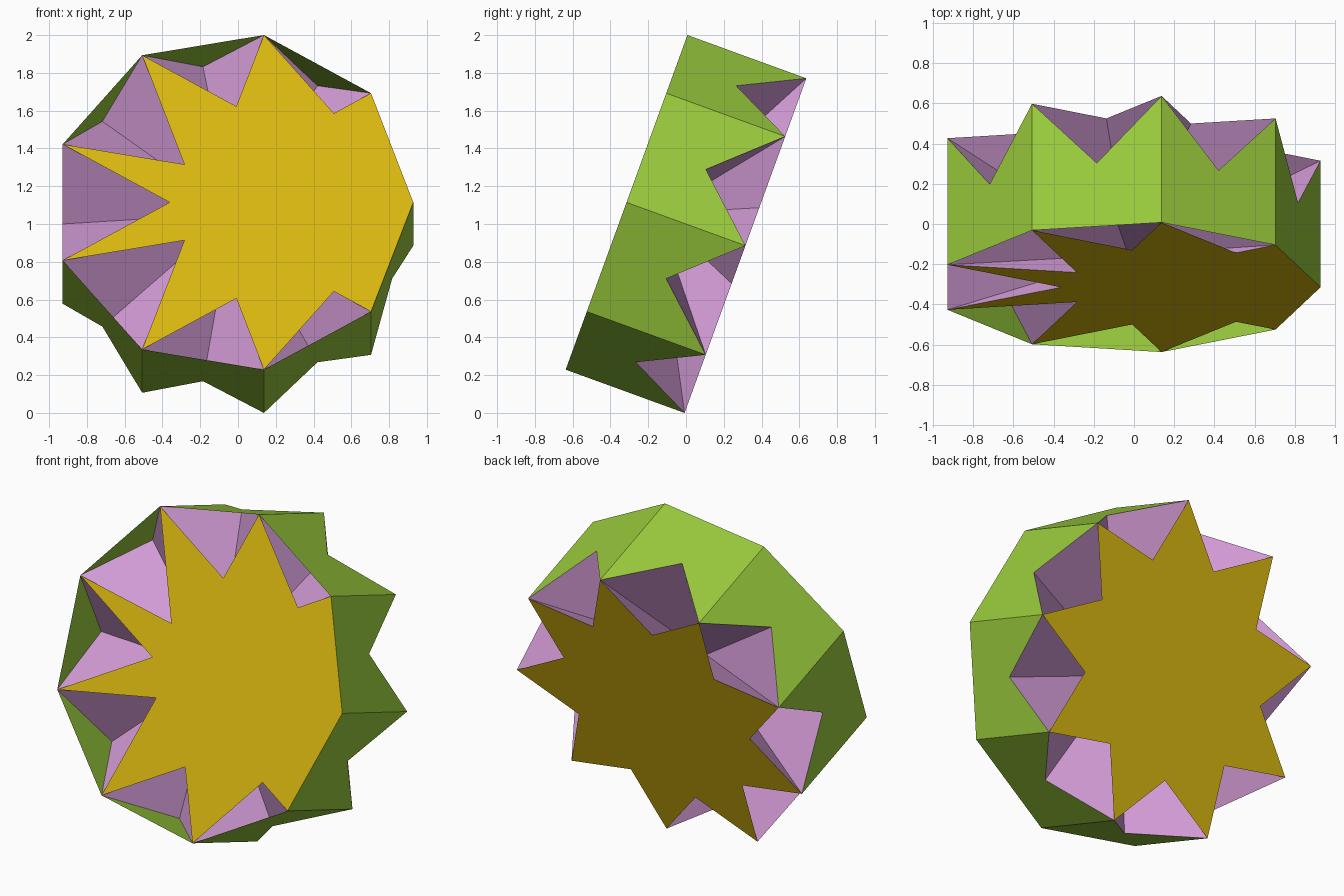
import bpy, math
from mathutils import Vector
from mathutils.geometry import intersect_line_line_2d, intersect_line_line

if "Cube" in bpy.data.objects:
    bpy.data.objects.remove(bpy.data.objects["Cube"])

N = 9            # sides of the prism
R = 0.957        # circumradius
DEPTH = 0.67     # front to back
TILT = math.radians(20)
SHIFT = -0.0289  # centres the odd-sided outline on x


def material(name, rgb):
    m = bpy.data.materials.new(name)
    m.diffuse_color = (*rgb, 1)
    m.use_nodes = True
    m.node_tree.nodes["Principled BSDF"].inputs["Base Color"].default_value = m.diffuse_color
    return m


def corner(k, w):
    """Prism corner k at depth w, before tilting."""
    a = math.tau * (k % N) / N
    return Vector((R * math.cos(a), R * math.sin(a), w))


def front(k):
    return corner(k, 0)


def back(k):
    return corner(k, DEPTH)


def cross(a, b, c, d):
    """Meeting point of the lines a-b and c-d."""
    return intersect_line_line(a, b, c, d)[0]


def place(p):
    """Stand the prism up, leaning back."""
    w = p.z - DEPTH / 2
    c, s = math.cos(TILT), math.sin(TILT)
    return (p.x + SHIFT, w * c + p.y * s, 1 + p.y * c - w * s)


def build(name, faces, mat):
    verts, index, polys = [], {}, []
    for f in faces:
        poly = []
        for p in f:
            key = tuple(round(v, 5) for v in p)
            if key not in index:
                index[key] = len(verts)
                verts.append(place(p))
            poly.append(index[key])
        polys.append(poly)
    me = bpy.data.meshes.new(name)
    me.from_pydata(verts, [], polys)
    me.materials.append(mat)
    me.update()
    ob = bpy.data.objects.new(name, me)
    bpy.context.scene.collection.objects.link(ob)


green = material("leaf green", (0.318, 0.588, 0.045))
purple = material("soft purple", (0.656, 0.330, 0.674))
yellow = material("golden yellow", (0.70, 0.48, 0.005))

# Side walls: each has a V cut from its back edge to its centre
walls = []
for k in range(N):
    centre = cross(front(k), back(k + 1), front(k + 1), back(k))
    walls.append([front(k), front(k + 1), back(k + 1), centre, back(k)])
build("side_walls", walls, green)

# Front cap: star with deep notches, but none beside corner 0
outline = [front(0), front(1)]
for k in range(1, N - 1):
    if k <= 3:
        notch = cross(front(k), front(k + 4), front(k + 1), front(0))
    elif k == 4:
        notch = cross(front(4), front(8), front(5), front(1))
    else:
        notch = cross(front(k), front(0), front(k + 1), front(k - 3))
    outline += [notch, front(k + 1)]
build("front_star", [outline[::-1]], yellow)

# Back cap: regular star outlined by three overlapping triangles
outline = []
for k in range(N):
    outline += [back(k), cross(back(k), back(k + 3), back(k + 1), back(k - 2))]
build("back_star", [outline], yellow)

# Slanted inner trapezoids joining the two stars
build("inner_facets",
      [[front(k), back(k + 1), back(k + 4), front(k + 5)] for k in range(N)],
      purple)
